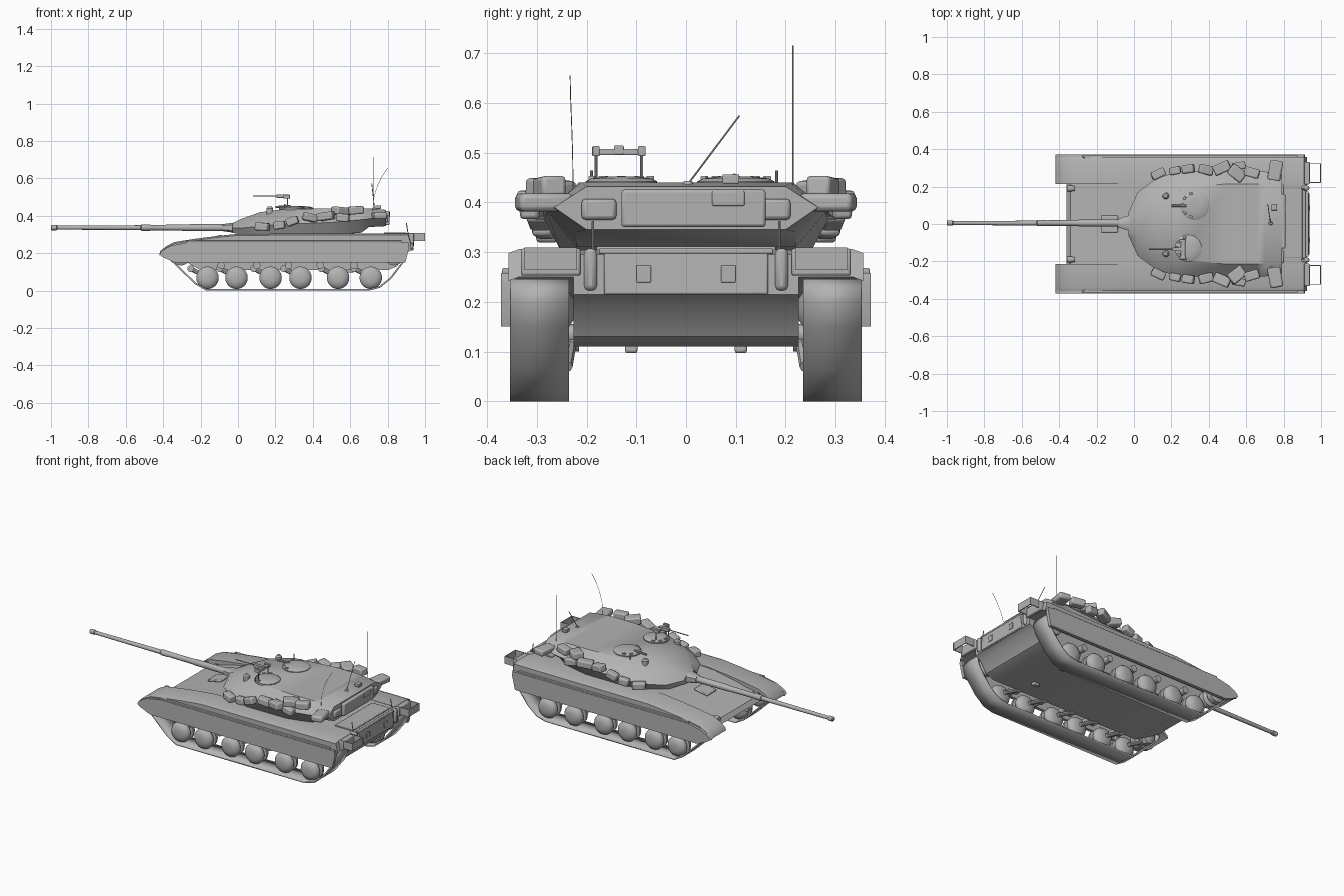
import bpy, bmesh, math
from mathutils import Vector, Matrix

cube = bpy.data.objects.get("Cube")
if cube:
    bpy.data.objects.remove(cube, do_unlink=True)

grey = bpy.data.materials.new("plain_grey")
grey.use_nodes = True
COLOUR = (0.45, 0.45, 0.45, 1)
grey.diffuse_color = COLOUR
grey.node_tree.nodes["Principled BSDF"].inputs["Base Color"].default_value = COLOUR


def loft(name, rings, caps=True, angle=35, bevel=0):
    """Skin a list of equal-length point rings."""
    bm = bmesh.new()
    rows = [[bm.verts.new(p) for p in ring] for ring in rings]
    n = len(rows[0])
    for a, b in zip(rows, rows[1:]):
        for i in range(n):
            j = (i + 1) % n
            bm.faces.new((a[i], a[j], b[j], b[i]))
    if caps:
        bm.faces.new(rows[0])
        bm.faces.new(rows[-1])
    bmesh.ops.recalc_face_normals(bm, faces=bm.faces)
    mesh = bpy.data.meshes.new(name)
    bm.to_mesh(mesh)
    bm.free()
    mesh.materials.append(grey)
    obj = bpy.data.objects.new(name, mesh)
    bpy.context.collection.objects.link(obj)
    bpy.ops.object.select_all(action="DESELECT")
    obj.select_set(True)
    bpy.context.view_layer.objects.active = obj
    bpy.ops.object.shade_smooth_by_angle(angle=math.radians(angle))
    if bevel:
        mod = obj.modifiers.new("soft_edges", "BEVEL")
        mod.width, mod.segments = bevel, 2
    return obj


def side_profile(name, pts, y0, y1, **kw):
    return loft(name, [[(x, y, z) for x, z in pts] for y in (y0, y1)], **kw)


def lathe(name, origin, axis, profile, seg=20):
    """Turn (distance, radius) pairs around an axis."""
    turn = Vector((0, 0, 1)).rotation_difference(Vector(axis))
    rings = []
    for t, r in profile:
        rings.append([Vector(origin) + turn @ Vector((r * math.cos(k * math.tau / seg),
                      r * math.sin(k * math.tau / seg), t)) for k in range(seg)])
    return loft(name, rings)


def rod(name, a, b, r=0.004, seg=8):
    d = Vector(b) - Vector(a)
    return lathe(name, a, d, [(0, r), (d.length, r)], seg)


def box(name, loc, size, yaw=0, tilt=0, bevel=0.0):
    m = Matrix.Translation(loc) @ Matrix.Rotation(math.radians(yaw), 4, "Z") \
        @ Matrix.Rotation(math.radians(tilt), 4, "Y")
    corners = ((-.5, -.5), (.5, -.5), (.5, .5), (-.5, .5))
    return loft(name, [[m @ Vector((x * size[0], y * size[1], h * size[2])) for x, y in corners]
                       for h in (-.5, .5)], bevel=bevel)


# Hull with sloped bow and undercut stern
side_profile("hull", [(-.36, .2), (-.34, .225), (-.2, .265), (-.04, .296), (.1, .304), (.9, .304),
                      (.925, .295), (.925, .215), (.895, .2), (.85, .13), (.8, .11), (-.2, .11)],
             -.226, .226)
box("rear_plate", (.928, 0, .257), (.015, .33, .085), tilt=-3, bevel=.004)
box("engine_deck", (.84, 0, .305), (.12, .36, .012), bevel=.003)
box("rear_crossbar", (.925, 0, .302), (.018, .35, .012), bevel=.003)
box("driver_hatch", (-.13, 0, .284), (.09, .09, .012), tilt=-11, bevel=.004)

for s, side in ((1, "left"), (-1, "right")):
    # Fender and front mudguard
    guard = [(-.42, .195), (-.415, .212), (-.385, .237), (-.34, .26), (-.24, .276), (-.125, .291),
             (0, .304), (.91, .306), (.925, .25), (-.27, .248), (-.36, .23)]
    loft(side + "_fender", [[(x, s * y, z - drop) for x, z in guard]
                            for y, drop in ((.215, 0), (.335, 0), (.357, .008))])
    # Side skirt
    skirt = [(-.42, .193), (-.41, .212), (-.36, .24), (-.27, .258), (.91, .258), (.915, .235),
             (.895, .15), (-.335, .15), (-.4, .178)]
    side_profile(side + "_skirt", skirt, s * .353, s * .372)
    box(side + "_skirt_rail", (.3, s * .362, .262), (1.15, .016, .012), bevel=.003)
    # Track band
    belt = [(-.17, 0), (.7, 0), (.76, .016), (.82, .065), (.885, .15), (.905, .2), (.9, .23),
            (.87, .246), (-.3, .246), (-.36, .228), (-.378, .195), (-.36, .16), (-.23, .035)]
    track = side_profile(side + "_track", belt, s * .235, s * .354, caps=False)
    band = track.modifiers.new("thickness", "SOLIDIFY")
    band.thickness, band.offset = .009, -1
    # Road wheels with domed faces and trailing arms
    for i, x in enumerate((-.163, -.008, .174, .334, .535, .71)):
        half = [(.05, .02), (.046, .038), (.036, .054), (.026, .06), (.012, .06), (.01, .042)]
        lathe(f"{side}_road_wheel_{i}", (x, s * .296, .069), (0, 1, 0),
              [(-t, r) for t, r in half] + [(t, r) for t, r in reversed(half)], 28)
        rod(f"{side}_wheel_arm_{i}", (x, s * .24, .07), (x - .09, s * .232, .118), .012)
        lathe(f"{side}_arm_pivot_{i}", (x - .09, s * .215, .118), (0, s, 0), [(0, .018), (.04, .018)])
    for i, x in enumerate((-.09, .1, .27, .44, .62)):
        lathe(f"{side}_return_roller_{i}", (x, s * .225, .135), (0, s, 0), [(0, .02), (.1, .02)], 16)
    for part, x, z, r in (("idler", -.305, .185, .05), ("sprocket", .835, .185, .05)):
        lathe(f"{side}_{part}", (x, s * .225, z), (0, s, 0),
              [(0, .02), (.02, r), (.05, r), (.06, .03), (.08, r), (.11, r), (.125, .02)], 24)
    # Open rear stowage frames
    for y in (.222, .322):
        box(side + "_frame_side", (.96, s * y, .287), (.08, .005, .045))
    box(side + "_frame_back", (.997, s * .272, .287), (.005, .1, .045))
    box(side + "_fender_end", (.925, s * .272, .28), (.03, .12, .055), bevel=.005)
    # Rear fittings
    box(side + "_rear_bundle", (.915, s * .192, .265), (.045, .026, .085), bevel=.01)
    rod(side + "_rear_post", (.91, s * .187, .3), (.9, s * .187, .362), .0025)
    box(side + "_rear_tag", (.937, s * .085, .256), (.006, .03, .034), bevel=.002)
    box(side + "_belly_bump", (.6, s * .11, .106), (.04, .025, .018), bevel=.005)
    # Front lamp with guard
    lathe(side + "_lamp", (-.345, s * .19, .235), (-1, 0, 0), [(-.03, .012), (0, .018), (.012, .016)], 14)

# Turret skinned along its length
stations = ((-.03, .04, .31, .06, .335, .04, .36), (.02, .14, .3, .17, .335, .07, .385),
            (.12, .22, .3, .245, .345, .13, .42), (.24, .25, .3, .28, .355, .19, .435),
            (.5, .25, .3, .285, .365, .215, .44), (.66, .22, .31, .28, .38, .215, .44),
            (.7, .22, .34, .28, .385, .21, .44), (.79, .2, .345, .265, .39, .2, .432))
rings = []
for x, wb, zb, wm, zm, wt, zt in stations:
    right_half = [(x, -wb, zb), (x, -wm, zm), (x, -wt, zt)]
    rings.append(right_half + [(x, -y, z) for _, y, z in reversed(right_half)])
loft("turret", rings, angle=40)
lathe("turret_ring", (.38, 0, .295), (0, 0, 1), [(0, .24), (.03, .25)], 36)

# Bustle bin and covers
box("bustle_bin", (.792, .015, .388), (.035, .29, .075), bevel=.006)
box("bin_latch", (.806, .085, .408), (.016, .065, .03), bevel=.003)
box("bin_box", (.75, .09, .447), (.03, .034, .018), bevel=.002)
for s in (1, -1):
    box("bustle_cover", (.79, s * .175, .386), (.025, .07, .042), bevel=.008)
    box("bustle_corner", (.755, s * .285, .4), (.07, .11, .036), yaw=-s * 10, bevel=.01)

# Stowage bundles along both turret cheeks: x, y, z, length, width, yaw, tilt
bundles = ((.13, .268, .342, .075, .045, 26, 4), (.22, .285, .35, .06, .04, 12, -8),
           (.29, .295, .372, .065, .045, 8, -20), (.385, .29, .392, .075, .05, -14, 12),
           (.47, .3, .398, .09, .055, 24, -8), (.55, .272, .425, .09, .065, -38, 5),
           (.63, .275, .43, .08, .05, -16, -4), (.56, .31, .39, .07, .04, 10, 6))
for s in (1, -1):
    for x, y, z, length, width, yaw, tilt in bundles:
        box("stowage_bundle", (x, s * y, z), (length, width, .042), yaw * s, tilt, .008)

# Main gun and mantlet
lathe("gun_barrel", (-1, .005, .337), (1, 0, 0),
      [(0, .01), (.004, .014), (.03, .014), (.034, .0105), (.3, .012), (.48, .013), (.484, .017),
       (.53, .017), (.534, .015), (.7, .016), (.704, .018), (.94, .019)], 20)
loft("mantlet", [[(x, .005 + a * w, .337 + b * h) for a, b in
                  ((-1, -.6), (-.6, -1), (.6, -1), (1, -.6), (1, .6), (.6, 1), (-.6, 1), (-1, .6))]
                 for x, w, h in ((-.085, .023, .018), (-.03, .04, .026), (.04, .065, .03))])

# Cupolas and roof fittings
for name, x, y, r in (("gunner_cupola", .325, .1, .078), ("commander_cupola", .29, -.13, .072)):
    lathe(name, (x, y, .432), (0, 0, 1), [(0, r), (.01, r), (.016, r * .85), (.02, r * .4)], 28)
    for k in range(5):
        a = math.pi * (.6 + .2 * k)
        box("periscope", (x + r * .85 * math.cos(a), y + r * .85 * math.sin(a), .446),
            (.012, .018, .014), yaw=math.degrees(a), bevel=.002)
rod("roof_tube", (.2, .097, .447), (.28, .097, .452), .006)
for y in (.15, -.16):
    lathe("roof_sight", (.17, y, .41), (0, 0, 1), [(0, .018), (.03, .018), (.04, .01)], 14)
for y in (.182, -.19):
    rod("roof_post", (.25, y, .43), (.25, y, .464), .003)

# Roof machine gun on its cradle
for y in (-.181, -.089):
    rod("cradle_post", (.265, y, .435), (.265, y, .5), .003)
    box("cradle_block", (.26, y, .503), (.035, .015, .02), bevel=.002)
box("cradle_beam", (.262, -.135, .501), (.025, .09, .012), bevel=.002)
box("gun_receiver", (.24, -.135, .505), (.07, .02, .018), bevel=.002)
rod("machine_gun_barrel", (.08, -.135, .506), (.22, -.135, .506), .003)

# Aerials
rod("tall_aerial", (.725, .215, .435), (.725, .215, .715), .0017, 6)
rod("leaning_rod", (.73, .004, .437), (.715, .107, .574), .002, 6)
lathe("rod_base", (.73, .004, .435), (0, 0, 1), [(0, .012), (.008, .008)], 12)
sweep = [(.72, -.227, .43), (.727, -.228, .5), (.745, -.23, .56), (.77, -.232, .61), (.8, -.233, .655)]
for a, b in zip(sweep, sweep[1:]):
    rod("bent_aerial", a, b, .001, 6)
